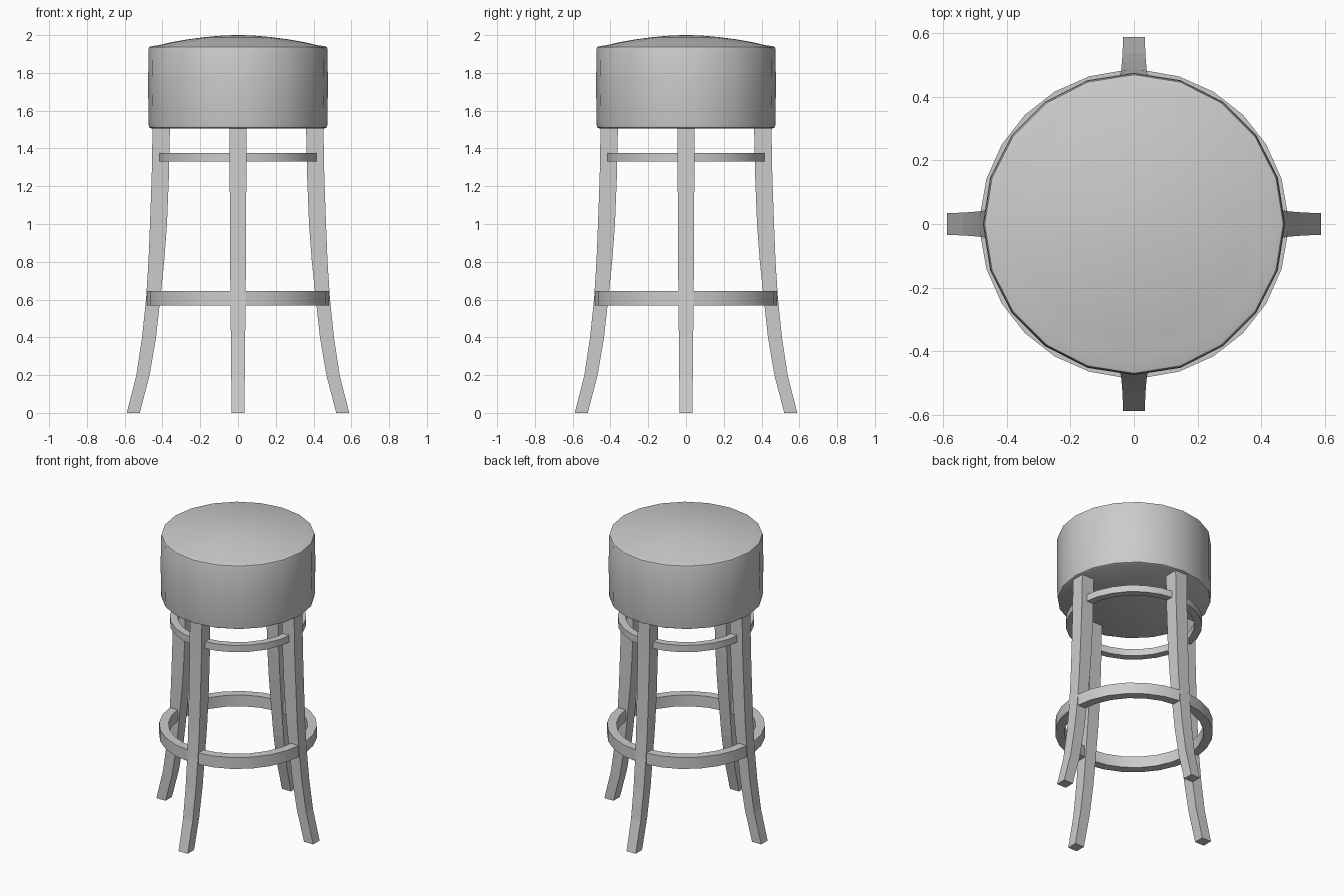
import bpy, bmesh
from math import sin, cos, pi, radians
from mathutils import Matrix

if "Cube" in bpy.data.objects:
    bpy.data.objects.remove(bpy.data.objects["Cube"])


def finish(name, bm, smooth=None):
    bmesh.ops.recalc_face_normals(bm, faces=bm.faces)
    mesh = bpy.data.meshes.new(name)
    bm.to_mesh(mesh)
    bm.free()
    obj = bpy.data.objects.new(name, mesh)
    bpy.context.collection.objects.link(obj)
    if smooth:
        bpy.ops.object.select_all(action='DESELECT')
        obj.select_set(True)
        bpy.context.view_layer.objects.active = obj
        bpy.ops.object.shade_smooth_by_angle(angle=radians(smooth))
    return obj


def loft(bm, sections):
    """Skin a list of point loops and cap both ends."""
    loops = [[bm.verts.new(p) for p in s] for s in sections]
    for a, b in zip(loops, loops[1:]):
        n = len(a)
        for i in range(n):
            bm.faces.new((a[i], a[(i + 1) % n], b[(i + 1) % n], b[i]))
    bm.faces.new(loops[0])
    bm.faces.new(loops[-1])


# Padded round seat: 20-sided drum with a shallow domed top
SIDES = 20
profile = [(0.458, 1.505), (0.47, 1.511), (0.473, 1.525), (0.476, 1.72), (0.474, 1.925),
           (0.470, 1.937), (0.458, 1.941), (0.42, 1.947), (0.36, 1.961),
           (0.27, 1.977), (0.18, 1.989), (0.09, 1.997), (0.02, 2.0)]
bm = bmesh.new()
loft(bm, [[(r * cos(2 * pi * i / SIDES), r * sin(2 * pi * i / SIDES), z)
           for i in range(SIDES)] for r, z in profile])
finish("seat", bm, 50)

# Flared legs: (z, inner radius, outer radius, half width)
leg = [(0, 0.520, 0.589, 0.034), (0.2, 0.468, 0.538, 0.036), (0.4, 0.434, 0.508, 0.038),
       (0.6, 0.412, 0.487, 0.040), (0.8, 0.391, 0.474, 0.042), (1.0, 0.376, 0.466, 0.043),
       (1.25, 0.366, 0.457, 0.044), (1.53, 0.360, 0.452, 0.045)]
names = ["right", "back", "left", "front"]
for k, side in enumerate(names):
    bm = bmesh.new()
    loft(bm, [[(a, -w, z), (b, -w, z), (b, w, z), (a, w, z)] for z, a, b, w in leg])
    bm.transform(Matrix.Rotation(k * pi / 2, 4, 'Z'))
    finish(side + "_leg", bm)


# Curved rails bridging neighbouring legs
def rails(name, inner, outer, z0, z1, steps=6):
    for k in range(4):
        bm = bmesh.new()
        sections = []
        for i in range(steps + 1):
            t = radians(90 * k + 3 + 84 * i / steps)
            sections.append([(r * cos(t), r * sin(t), z) for r, z in
                             ((inner, z0), (outer, z0), (outer, z1), (inner, z1))])
        loft(bm, sections)
        finish(f"{name}_{k + 1}", bm, 30)


rails("footrest_rail", 0.428, 0.486, 0.568, 0.645)
rails("upper_rail", 0.372, 0.42, 1.33, 1.376)
